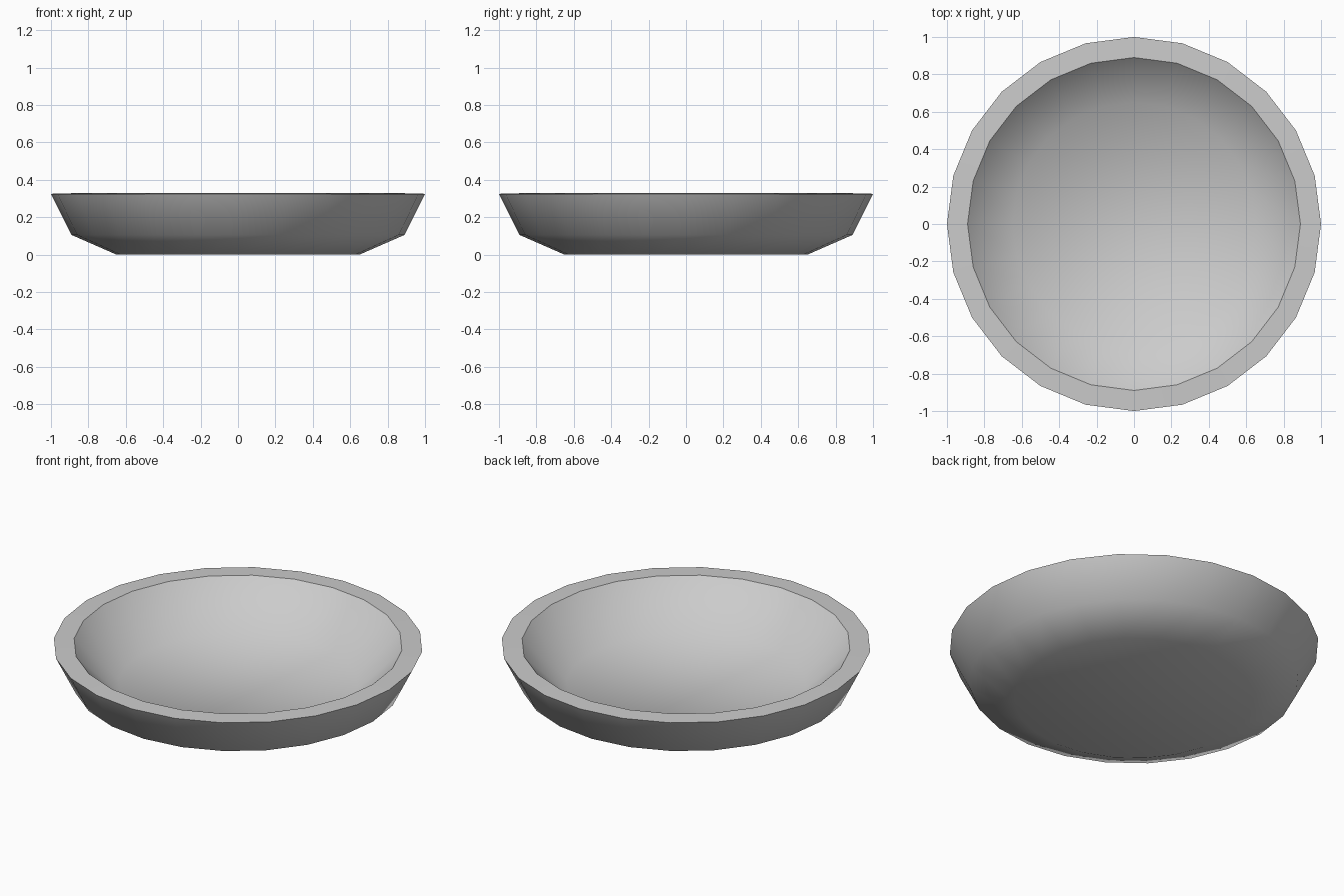
import bpy, bmesh, math

if "Cube" in bpy.data.objects:
    bpy.data.objects.remove(bpy.data.objects["Cube"])

SIDES = 24
# (radius, height) from outer base, over the rim, to inner floor
PROFILE = [(0.65, 0.0), (0.89, 0.105), (1.0, 0.325), (0.89, 0.328),
           (0.65, 0.09)]

# Bowl: lathed rings closed by a base and a floor polygon
bm = bmesh.new()
rings = []
for r, z in PROFILE:
    rings.append([bm.verts.new((r * math.cos(math.tau * i / SIDES),
                                r * math.sin(math.tau * i / SIDES), z))
                  for i in range(SIDES)])
for a, b in zip(rings, rings[1:]):
    for i in range(SIDES):
        j = (i + 1) % SIDES
        bm.faces.new((a[i], a[j], b[j], b[i]))
bm.faces.new(rings[0][::-1])
bm.faces.new(rings[-1])
bmesh.ops.recalc_face_normals(bm, faces=bm.faces)
for f in bm.faces:
    f.smooth = True

# Crisp rim edges
for ring in (rings[2], rings[3]):
    for i in range(SIDES):
        bm.edges.get((ring[i], ring[(i + 1) % SIDES])).smooth = False

mesh = bpy.data.meshes.new("bowl")
bm.to_mesh(mesh)
bm.free()
bowl = bpy.data.objects.new("bowl", mesh)
bpy.context.collection.objects.link(bowl)
